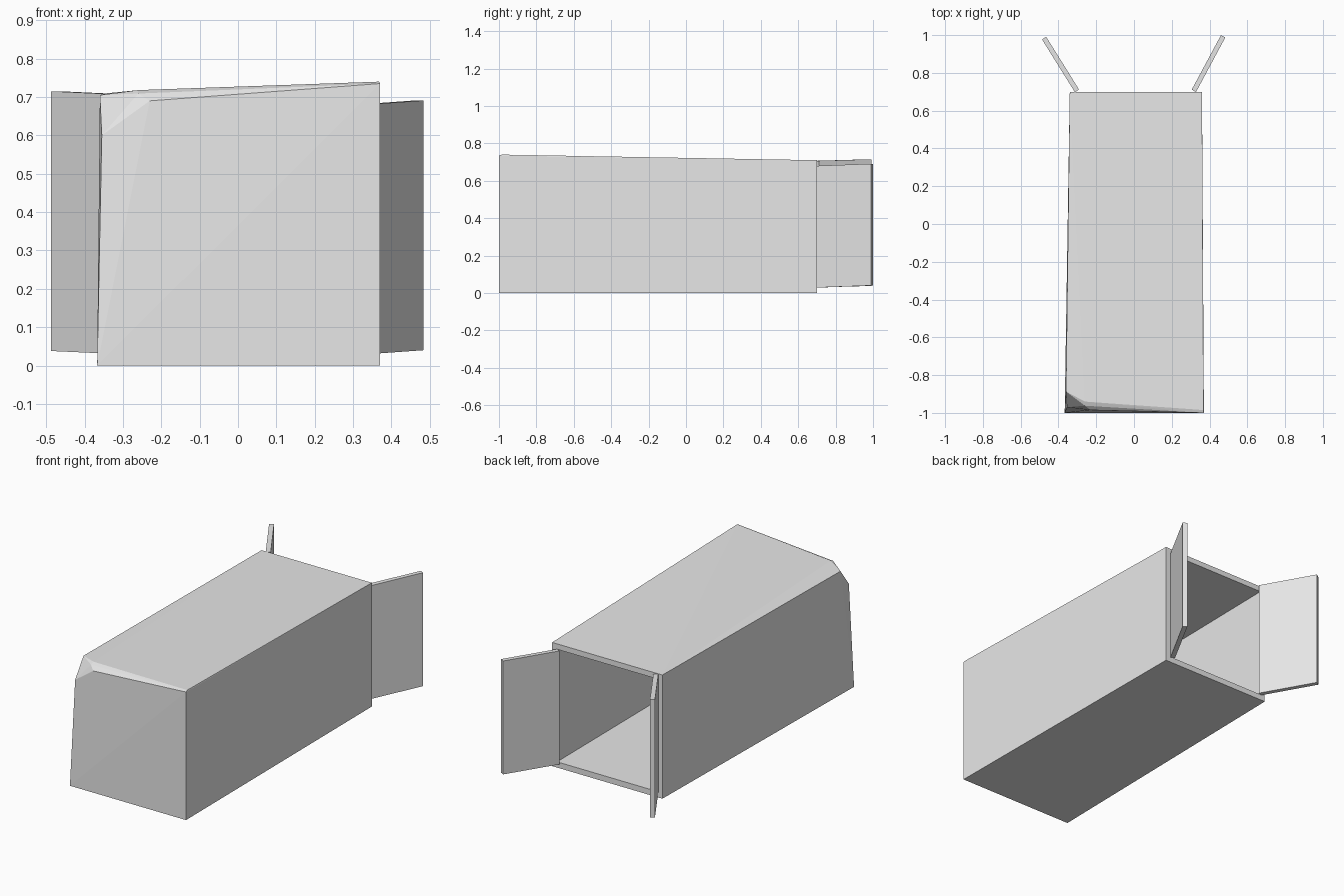
import bpy, bmesh
from mathutils import Vector

if "Cube" in bpy.data.objects:
    bpy.data.objects.remove(bpy.data.objects["Cube"], do_unlink=True)

grey = bpy.data.materials.new("plain grey")
grey.use_nodes = True
grey.diffuse_color = (0.8, 0.8, 0.8, 1)
grey.node_tree.nodes["Principled BSDF"].inputs["Base Color"].default_value = (0.8, 0.8, 0.8, 1)


def hull(name, points):
    """Flat-faced solid wrapped round a few corner points."""
    bm = bmesh.new()
    for p in points:
        bm.verts.new(p)
    res = bmesh.ops.convex_hull(bm, input=bm.verts[:])
    loose = [v for v in bm.verts if not v.link_faces]
    bmesh.ops.delete(bm, geom=loose, context='VERTS')
    bmesh.ops.recalc_face_normals(bm, faces=bm.faces[:])
    mesh = bpy.data.meshes.new(name)
    bm.to_mesh(mesh)
    bm.free()
    mesh.materials.append(grey)
    obj = bpy.data.objects.new(name, mesh)
    bpy.context.collection.objects.link(obj)
    return obj


# Container shell: slightly crooked box with one crushed front top corner
shell = hull("container_shell", [
    (-0.34, 0.7, 0), (0.36, 0.7, 0), (-0.34, 0.7, 0.71), (0.36, 0.7, 0.71),
    (-0.367, -1, 0), (0.37, -1, 0),
    (0.37, -1, 0.735), (0.368, -0.985, 0.74),
    (-0.355, -0.97, 0.6), (-0.36, -0.887, 0.705),
    (-0.26, -0.94, 0.718), (-0.26, -0.962, 0.709), (-0.23, -0.985, 0.69),
])

# Hollow interior, open at the back
cavity = hull("interior_cutter", [
    (-0.308, 0.75, 0.033), (0.328, 0.75, 0.033),
    (-0.308, 0.75, 0.678), (0.328, 0.75, 0.678),
    (-0.335, -0.967, 0.033), (0.338, -0.967, 0.033), (0.338, -0.965, 0.705),
    (-0.323, -0.937, 0.58), (-0.326, -0.86, 0.674), (-0.23, -0.945, 0.675),
])
cavity.hide_render = True
cut = shell.modifiers.new("hollow", 'BOOLEAN')
cut.operation = 'DIFFERENCE'
cut.solver = 'EXACT'
cut.object = cavity
bpy.context.view_layer.objects.active = shell
bpy.ops.object.modifier_apply(modifier=cut.name)
bpy.data.objects.remove(cavity, do_unlink=True)


# Open doors: thin slabs from hinge to free edge
def door(name, hinge, free, hinge_z, free_z, thickness=0.026):
    a, b = Vector(hinge), Vector(free)
    along = (b - a).normalized()
    side = Vector((-along.y, along.x)) * thickness / 2
    points = []
    for end, heights in ((a, hinge_z), (b, free_z)):
        for p in (end + side, end - side):
            points += [(p.x, p.y, z) for z in heights]
    return hull(name, points)


door("right_door", (-0.302, 0.705), (-0.476, 0.984), (0.03, 0.707), (0.038, 0.715))
door("left_door", (0.317, 0.705), (0.472, 0.994), (0.029, 0.68), (0.04, 0.691))
